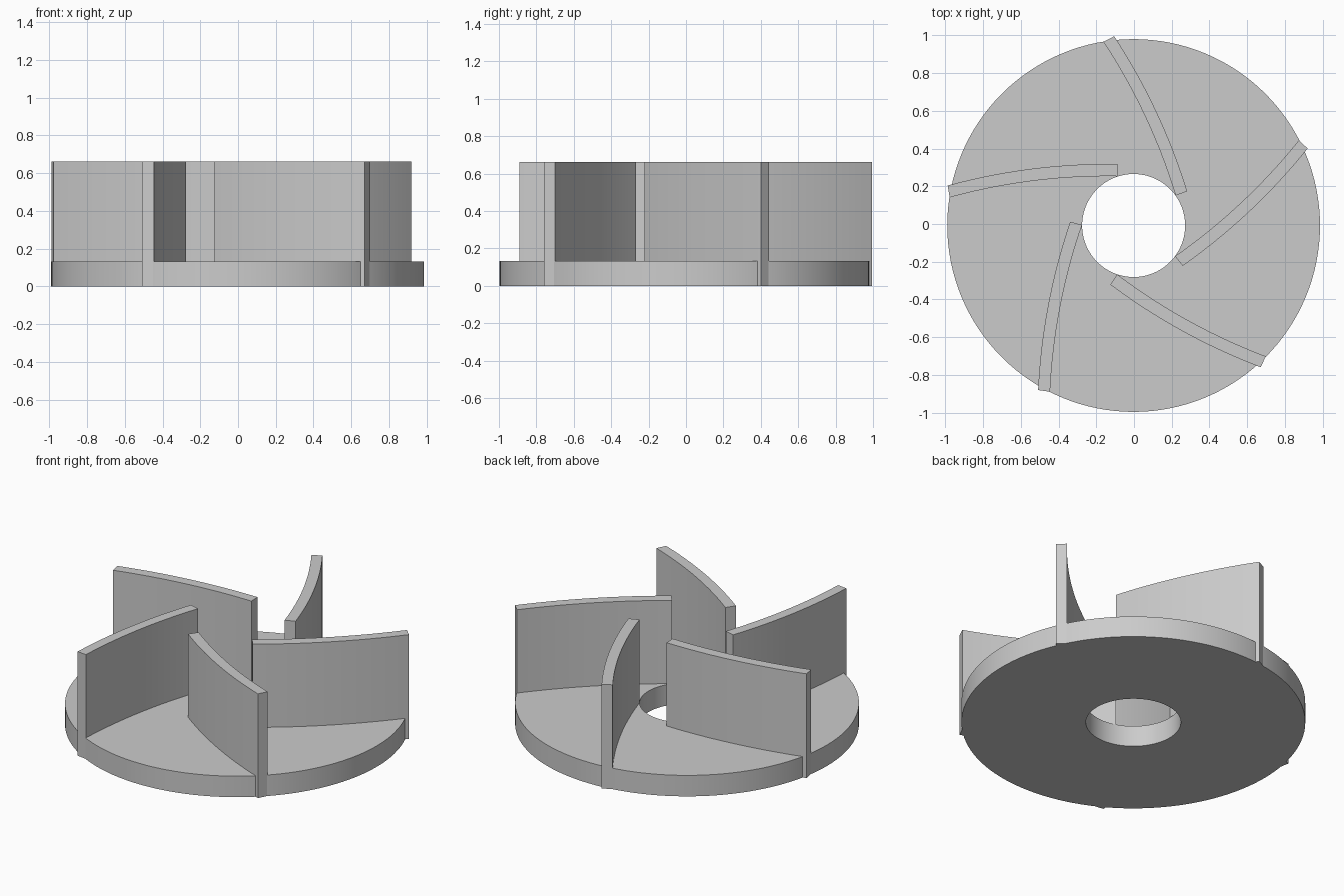
import bpy, bmesh, math
from mathutils import Matrix, Vector

cube = bpy.data.objects.get("Cube")
if cube:
    bpy.data.objects.remove(cube, do_unlink=True)

CENTRE = Vector((-0.002, -0.008, 0))
DISC_R, HOLE_R = 0.988, 0.273
DISC_H, TOTAL_H = 0.133, 0.661
BLADES, STEPS, BULGE = 5, 20, 0.032

grey = bpy.data.materials.new("light_grey")
grey.use_nodes = True
grey.diffuse_color = (0.6, 0.6, 0.6, 1)
grey.node_tree.nodes["Principled BSDF"].inputs["Base Color"].default_value = (0.6, 0.6, 0.6, 1)


def finish(bm, name):
    """Turn a bmesh into a grey, smoothly shaded object with sharp edges."""
    bmesh.ops.recalc_face_normals(bm, faces=bm.faces)
    mesh = bpy.data.meshes.new(name)
    bm.to_mesh(mesh)
    bm.free()
    mesh.materials.append(grey)
    obj = bpy.data.objects.new(name, mesh)
    obj.location = CENTRE
    bpy.context.collection.objects.link(obj)
    bpy.ops.object.select_all(action="DESELECT")
    obj.select_set(True)
    bpy.context.view_layer.objects.active = obj
    bpy.ops.object.shade_smooth_by_angle(angle=math.radians(30))
    return obj


def arc(a, b, sagitta):
    """Points on a circular arc from a to b, bulging to the left of a->b."""
    a, b = Vector(a), Vector(b)
    chord = b - a
    half = chord.length / 2
    radius = (half * half + sagitta * sagitta) / (2 * sagitta)
    along = chord.normalized()
    left = Vector((-along.y, along.x))
    centre = (a + b) / 2 + left * (sagitta - radius)
    span = math.asin(half / radius)
    angles = [span * (2 * i / STEPS - 1) for i in range(STEPS + 1)]
    return [centre + radius * (along * math.sin(t) + left * math.cos(t)) for t in angles]


# Back plate: a rectangular section spun round the shaft axis
bm = bmesh.new()
section = [(HOLE_R, 0), (DISC_R, 0), (DISC_R, DISC_H), (HOLE_R, DISC_H)]
verts = [bm.verts.new((r, 0, z)) for r, z in section]
edges = [bm.edges.new((verts[i], verts[i - 1])) for i in range(4)]
bmesh.ops.spin(bm, geom=verts + edges, axis=(0, 0, 1), cent=(0, 0, 0),
               angle=math.tau, steps=128)
bmesh.ops.remove_doubles(bm, verts=bm.verts, dist=0.0001)
finish(bm, "back_plate")

# Curved blades: an arched outline extruded to full height, then repeated
outer_side = arc((-0.986, 0.212), (-0.085, 0.326), BULGE)
inner_side = arc((-0.975, 0.149), (-0.082, 0.261), BULGE)
outline = outer_side + inner_side[::-1]
for i in range(BLADES):
    bm = bmesh.new()
    base = bm.faces.new([bm.verts.new((p.x, p.y, 0)) for p in outline])
    top = bmesh.ops.extrude_face_region(bm, geom=[base], use_keep_orig=True)
    bmesh.ops.translate(bm, vec=(0, 0, TOTAL_H),
                        verts=[g for g in top["geom"] if isinstance(g, bmesh.types.BMVert)])
    bmesh.ops.rotate(bm, cent=(0, 0, 0), verts=bm.verts,
                     matrix=Matrix.Rotation(math.tau * i / BLADES, 3, "Z"))
    finish(bm, f"blade_{i + 1}")
